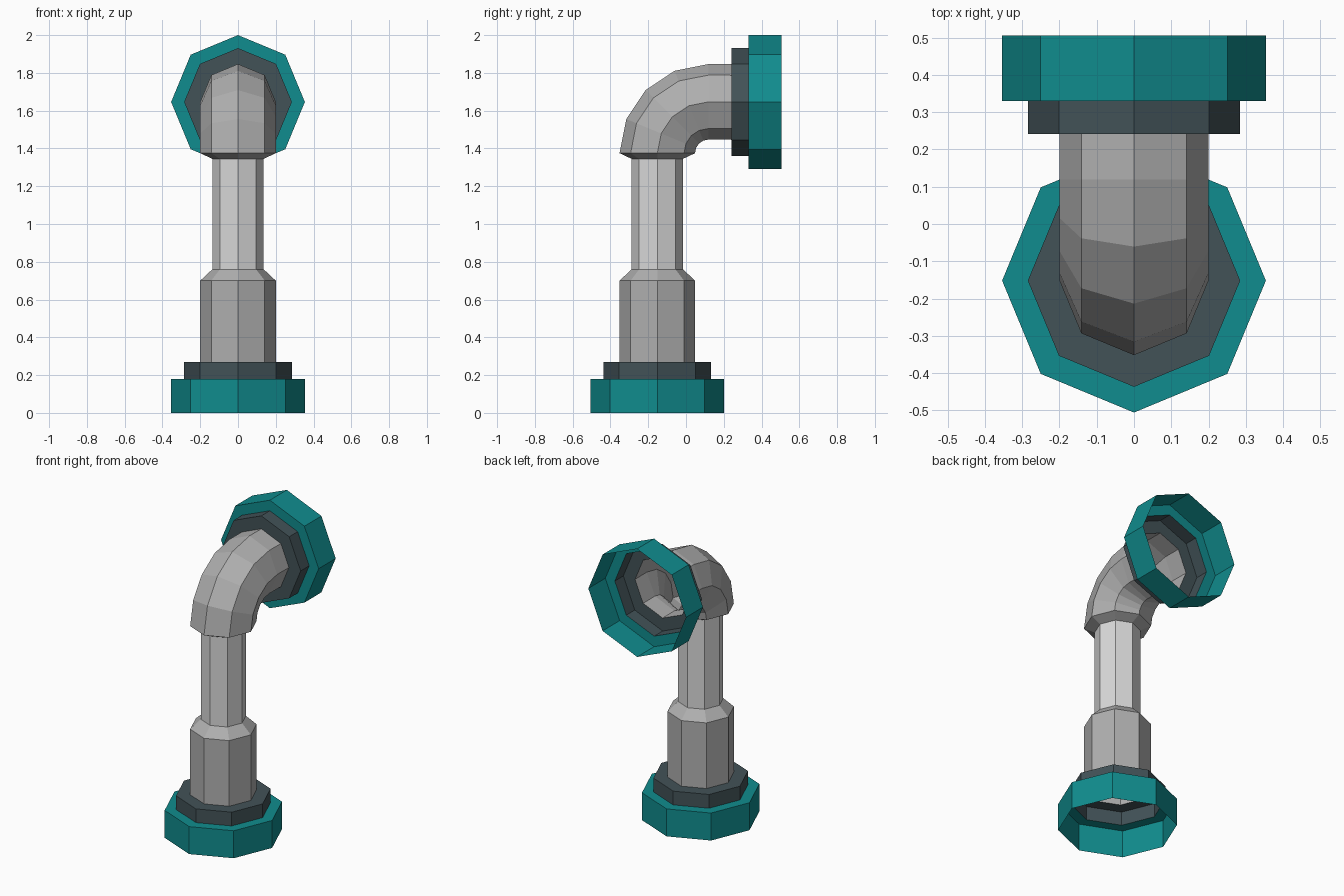
import bpy, math
from mathutils import Vector

if "Cube" in bpy.data.objects:
    bpy.data.objects.remove(bpy.data.objects["Cube"])

SIDES = 8
Y0, ZT = -0.152, 1.646       # axis of the upright pipe, axis of the outlet
BEND_Y, BEND_Z = 0.12, 1.375  # centre of the elbow curve


def material(name, rgb):
    m = bpy.data.materials.new(name)
    lin = [((c / 255 + 0.055) / 1.055) ** 2.4 if c > 10 else c / 255 / 12.92 for c in rgb]
    m.diffuse_color = (*lin, 1)
    m.use_nodes = True
    m.node_tree.nodes["Principled BSDF"].inputs["Base Color"].default_value = m.diffuse_color
    return m


teal = material("teal", (16, 140, 142))
dark = material("dark slate", (66, 82, 87))
grey = material("pipe grey", (175, 175, 175))
light = material("light grey", (216, 216, 216))


def tube(name, stations, mat):
    """Open octagonal shell through stations (y, z, heading, radius)."""
    verts, faces = [], []
    for y, z, t, r in stations:
        side = Vector((0, math.cos(t), -math.sin(t)))
        for i in range(SIDES):
            a = math.tau * i / SIDES
            verts.append(Vector((0, y, z)) + r * (math.cos(a) * Vector((1, 0, 0)) + math.sin(a) * side))
    for k in range(len(stations) - 1):
        for i in range(SIDES):
            j = (i + 1) % SIDES
            b, c = k * SIDES, (k + 1) * SIDES
            faces.append((b + i, b + j, c + j, c + i))
    me = bpy.data.meshes.new(name)
    me.from_pydata(verts, [], faces)
    me.materials.append(mat)
    ob = bpy.data.objects.new(name, me)
    bpy.context.collection.objects.link(ob)
    return ob


def up(z, r):
    return (Y0, z, 0, r)


def back(y, r):
    return (y, ZT, math.pi / 2, r)


# Upright pipe: flange, collar, wide pipe with taper, narrow neck
tube("base_flange", [up(0, 0.354), up(0.18, 0.354), up(0.18, 0.285)], teal)
tube("base_collar", [up(0.18, 0.285), up(0.27, 0.285), up(0.27, 0.2)], dark)
tube("lower_pipe", [up(0.27, 0.2), up(0.70, 0.2), up(0.76, 0.136)], grey)
tube("neck_pipe", [up(0.76, 0.136), up(1.345, 0.136)], light)

# Elbow: flare, four-step quarter bend, short straight run
R = BEND_Y - Y0
bend = [up(1.345, 0.136)]
for k in range(5):
    t = math.pi / 2 * k / 4
    bend.append((BEND_Y - R * math.cos(t), BEND_Z + R * math.sin(t), t, 0.2))
bend.append(back(0.242, 0.2))
tube("elbow_pipe", bend, grey)

# Outlet at the back: collar and flange, open at the end
tube("outlet_collar", [back(0.242, 0.2), back(0.242, 0.285), back(0.33, 0.285)], dark)
tube("outlet_flange", [back(0.33, 0.285), back(0.33, 0.354), back(0.506, 0.354)], teal)
